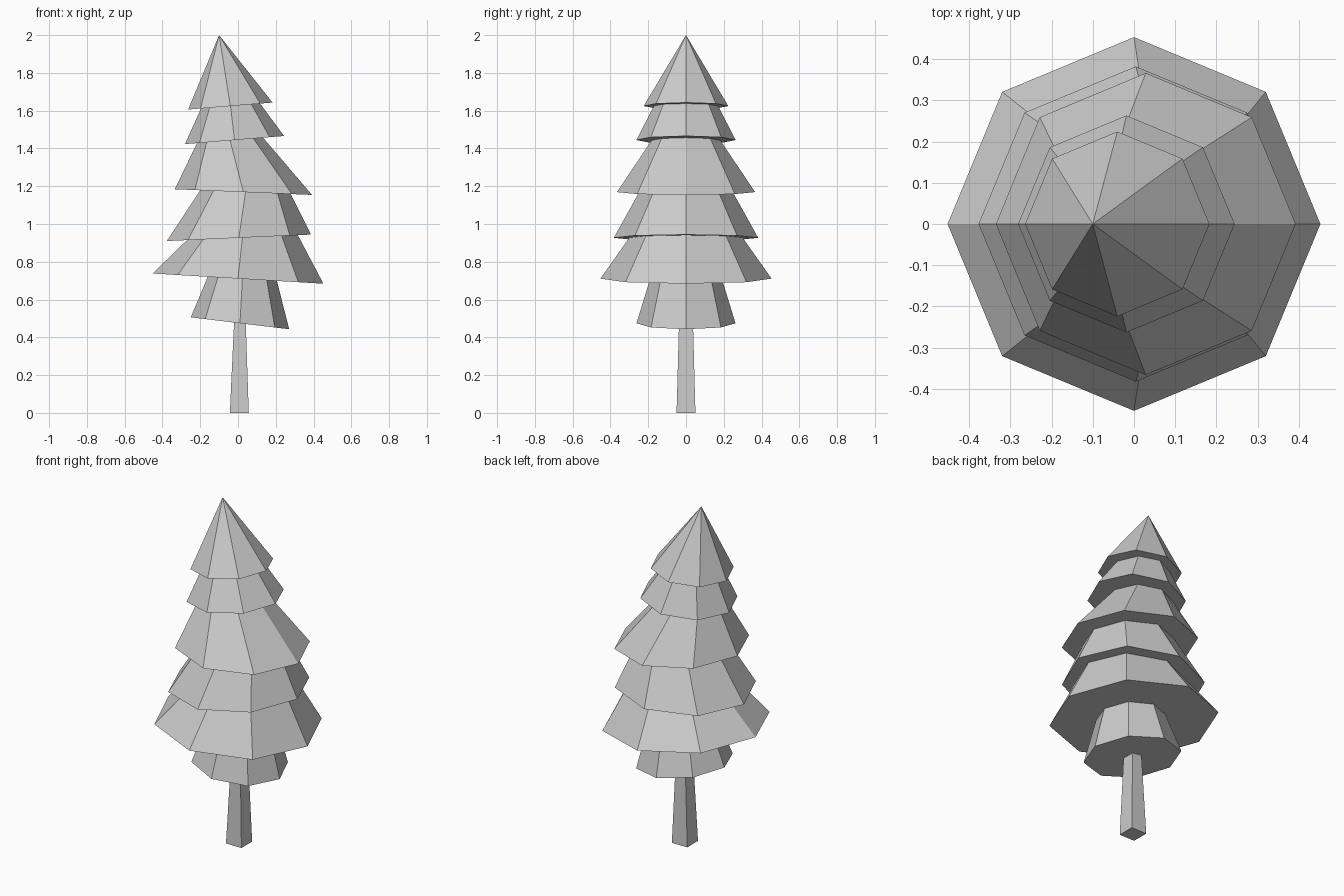
import bpy, bmesh
from math import cos, sin, pi

if "Cube" in bpy.data.objects:
    bpy.data.objects.remove(bpy.data.objects["Cube"])

SIDES = 8
TIP = (-0.10, 0.0, 2.0)

# Each tier, from the top: skirt edge (x left, z left, x right, z right, y radius)
# and the narrower neck of the tier below, in the same tilted plane (x left, x right, y radius)
TIERS = [
    ((-0.264, 1.606, 0.183, 1.643, 0.224), (-0.196, 0.117, 0.170)),
    ((-0.281, 1.423, 0.244, 1.466, 0.263), (-0.217, 0.133, 0.182)),
    ((-0.335, 1.184, 0.392, 1.154, 0.366), (-0.200, 0.280, 0.248)),
    ((-0.377, 0.910, 0.386, 0.944, 0.382), (-0.270, 0.317, 0.300)),
    ((-0.452, 0.738, 0.452, 0.684, 0.453), (-0.160, 0.206, 0.190)),
    ((-0.250, 0.506, 0.271, 0.443, 0.262), None),
]


def ring(bm, x0, x1, ry, plane):
    """Octagon lying in the tilted plane of a skirt edge."""
    xl, zl, xr, zr, _ = plane
    verts = []
    for i in range(SIDES):
        a = 2 * pi * i / SIDES
        x = (x0 + x1) / 2 + (x1 - x0) / 2 * cos(a)
        z = zl + (zr - zl) * (x - xl) / (xr - xl)
        verts.append(bm.verts.new((x, ry * sin(a), z)))
    return verts


def bridge(bm, upper, lower):
    n = len(upper)
    for i in range(n):
        j = (i + 1) % n
        bm.faces.new((upper[i], lower[i], lower[j], upper[j]))


def finish(bm, name):
    bmesh.ops.recalc_face_normals(bm, faces=bm.faces[:])
    mesh = bpy.data.meshes.new(name)
    bm.to_mesh(mesh)
    bm.free()
    bpy.context.collection.objects.link(bpy.data.objects.new(name, mesh))


# Foliage: one stepped skin from the tip down to the lowest skirt
bm = bmesh.new()
tip = bm.verts.new(TIP)
neck = None
for skirt, inner in TIERS:
    edge = ring(bm, skirt[0], skirt[2], skirt[4], skirt)
    if neck:
        bridge(bm, neck, edge)
    else:
        for i in range(SIDES):
            bm.faces.new((tip, edge[i], edge[(i + 1) % SIDES]))
    if inner:
        neck = ring(bm, *inner, skirt)
        bridge(bm, edge, neck)
    else:
        bm.faces.new(edge)
finish(bm, "foliage")

# Trunk: tapered square post
bm = bmesh.new()
loops = []
for x0, x1, y, z in ((-0.043, 0.057, 0.05, 0.0), (-0.021, 0.041, 0.037, 0.478)):
    loops.append([bm.verts.new(p) for p in
                  ((x0, -y, z), (x1, -y, z), (x1, y, z), (x0, y, z))])
bridge(bm, loops[1], loops[0])
for loop in loops:
    bm.faces.new(loop)
finish(bm, "trunk")
